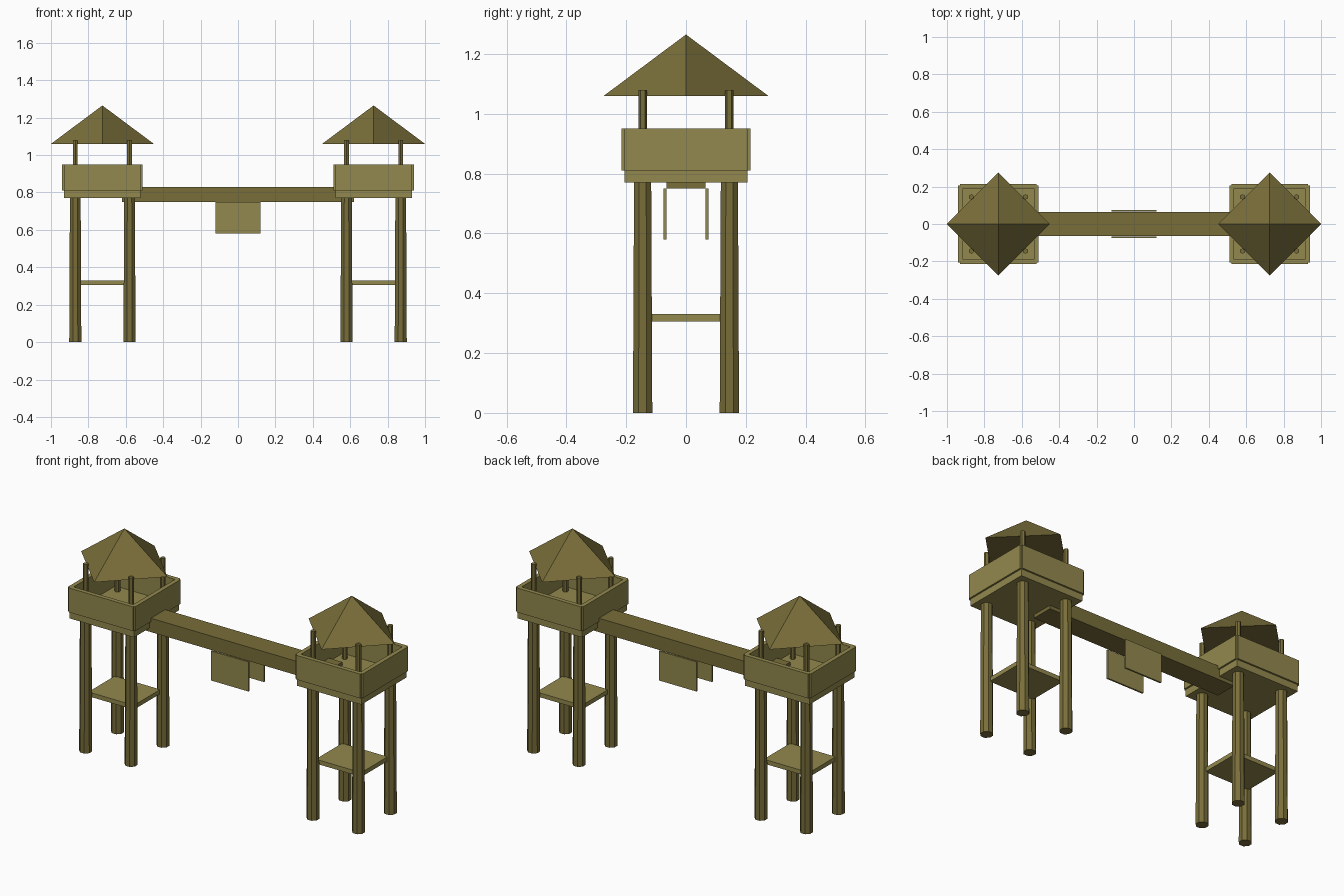
import bpy
from math import pi

cube = bpy.data.objects.get("Cube")
if cube:
    bpy.data.objects.remove(cube, do_unlink=True)


def material(name, color):
    m = bpy.data.materials.new(name)
    m.use_nodes = True
    m.diffuse_color = (*color, 1)
    m.node_tree.nodes["Principled BSDF"].inputs["Base Color"].default_value = (*color, 1)
    return m


PLANK = material("light plank wood", (0.29, 0.25, 0.075))
TIMBER = material("dark timber", (0.19, 0.155, 0.042))


def finish(name, mat):
    ob = bpy.context.object
    ob.name = name
    ob.data.materials.append(mat)
    return ob


def box(name, mat, center, size):
    bpy.ops.mesh.primitive_cube_add(size=1, location=center)
    ob = finish(name, mat)
    ob.scale = size


def cone(name, mat, x, y, z0, z1, r0, r1, sides, turn=0):
    bpy.ops.mesh.primitive_cone_add(vertices=sides, radius1=r0, radius2=r1, depth=z1 - z0,
                                    location=(x, y, (z0 + z1) / 2), rotation=(0, 0, turn))
    finish(name, mat)


def tower(side, cx):
    # Decks
    box(side + "_upper_deck", PLANK, (cx, 0, 0.79), (0.41, 0.41, 0.04))
    box(side + "_lower_deck", PLANK, (cx, 0, 0.3175), (0.29, 0.24, 0.025))
    # Parapet boards, legs and roof posts
    for s in (-1, 1):
        box(side + "_parapet_end", PLANK, (cx + s * 0.2025, 0, 0.88), (0.025, 0.41, 0.14))
        box(side + "_parapet_side", PLANK, (cx, s * 0.2025, 0.88), (0.41, 0.025, 0.14))
        for t in (-1, 1):
            x, y = cx + s * 0.145, t * 0.145
            cone(side + "_leg", TIMBER, x, y, 0, 0.78, 0.035, 0.031, 8, pi / 8)
            cone(side + "_roof_post", TIMBER, x, y, 0.8, 1.08, 0.0145, 0.0145, 6)
    # Pyramid roof with its corners on the axes
    cone(side + "_roof", TIMBER, cx, 0, 1.06, 1.265, 0.275, 0, 4)


tower("left", 0.725)
tower("right", -0.725)

# Bridge and its hanging panels
box("bridge", TIMBER, (0, 0, 0.79), (1.24, 0.13, 0.08))
for s in (-1, 1):
    box("hanging_panel", PLANK, (0, s * 0.071, 0.665), (0.24, 0.01, 0.17))
